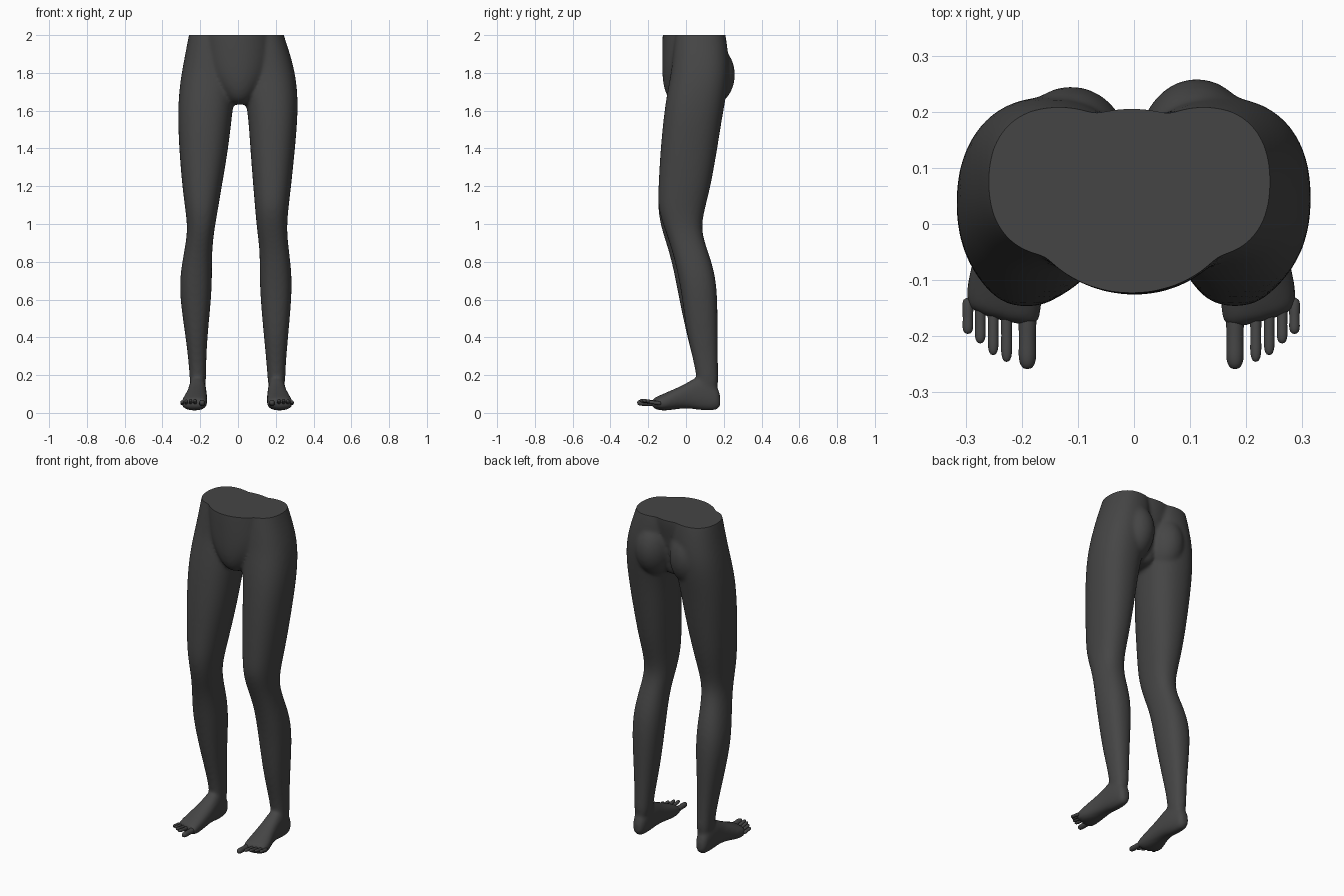
import bpy, bmesh, math
from mathutils import Vector

cube = bpy.data.objects.get("Cube")
if cube:
    bpy.data.objects.remove(cube, do_unlink=True)

grey = bpy.data.materials.new("dark grey")
grey.use_nodes = True
colour = (0.06, 0.06, 0.06, 1)
grey.diffuse_color = colour
grey.node_tree.nodes["Principled BSDF"].inputs["Base Color"].default_value = colour

SIDES = 24


def power(value, exponent):
    return math.copysign(abs(value) ** exponent, value)


def loft(bm, rows, axis, squareness=2.3, slant=None):
    """Skin rounded sections; each row is (position, u min, u max, v min, v max)."""
    rings = []
    for pos, u0, u1, v0, v1 in rows:
        ring = []
        for i in range(SIDES):
            angle = math.tau * i / SIDES
            u = (u0 + u1) / 2 + (u1 - u0) / 2 * power(math.cos(angle), 2 / squareness)
            v = (v0 + v1) / 2 + (v1 - v0) / 2 * power(math.sin(angle), 2 / squareness)
            if axis == "Z":
                point = Vector((u, v, pos))
            else:
                point = Vector((u, pos + (slant(u, pos) if slant else 0), v))
            ring.append(bm.verts.new(point))
        rings.append(ring)
    for a, b in zip(rings, rings[1:]):
        for i in range(SIDES):
            j = (i + 1) % SIDES
            bm.faces.new((a[i], a[j], b[j], b[i]))
    bm.faces.new(rings[0])
    bm.faces.new(rings[-1])


def make_object(name, bm):
    bmesh.ops.recalc_face_normals(bm, faces=bm.faces)
    mesh = bpy.data.meshes.new(name)
    bm.to_mesh(mesh)
    bm.free()
    mesh.materials.append(grey)
    obj = bpy.data.objects.new(name, mesh)
    bpy.context.collection.objects.link(obj)
    return obj


def bake(obj):
    graph = bpy.context.evaluated_depsgraph_get()
    mesh = bpy.data.meshes.new_from_object(obj.evaluated_get(graph))
    obj.modifiers.clear()
    obj.data = mesh


def shade(obj, degrees):
    bpy.ops.object.select_all(action="DESELECT")
    obj.select_set(True)
    bpy.context.view_layer.objects.active = obj
    bpy.ops.object.shade_smooth_by_angle(angle=math.radians(degrees))


# Leg sections: height, front, back, right outer, right inner, left inner, left outer
LEG = [
    (2.08, -.05, .19, -.24, -.01, .0, .22),
    (2.0, -.06, .212, -.262, -.005, .005, .243),
    (1.9, -.07, .225, -.28, -.005, .005, .277),
    (1.8, -.08, .23, -.3, -.008, .012, .303),
    (1.7, -.1, .218, -.313, -.015, .03, .316),
    (1.58, -.118, .195, -.32, -.03, .053, .318),
    (1.4, -.136, .167, -.313, -.05, .064, .303),
    (1.2, -.147, .132, -.296, -.085, .08, .282),
    (1.08, -.151, .1, -.28, -.105, .09, .267),
    (.97, -.13, .078, -.266, -.125, .1, .258),
    (.86, -.092, .115, -.284, -.137, .115, .27),
    (.75, -.065, .152, -.305, -.137, .114, .284),
    (.62, -.04, .168, -.311, -.139, .117, .286),
    (.4, .005, .168, -.277, -.163, .137, .265),
    (.22, .055, .17, -.256, -.17, .155, .25),
    (.1, .06, .175, -.255, -.168, .16, .25),
]
# Central trunk between the hips, down to the crotch
TRUNK = [
    (2.08, -.2, .19, -.12, .2), (2.0, -.2, .19, -.126, .213),
    (1.9, -.19, .19, -.128, .195), (1.8, -.17, .175, -.128, .175),
    (1.72, -.12, .13, -.12, .16), (1.66, -.075, .09, -.095, .15),
    (1.63, -.045, .06, -.05, .12),
]
# Left foot sections from heel to ball
FOOT = [
    (.183, .185, .228, .035, .09), (.168, .171, .241, .014, .14),
    (.11, .161, .25, .01, .2), (.05, .157, .253, .018, .19),
    (0, .154, .26, .025, .155), (-.06, .152, .275, .018, .128),
    (-.12, .152, .288, .01, .102), (-.16, .156, .292, .016, .084),
    (-.18, .164, .286, .03, .072),
]
# Toes: sideways position, tip, radius, height
TOES = {
    "big": (.18, -.259, .0165, .054), "second": (.217, -.246, .0105, .066),
    "third": (.241, -.234, .01, .067), "fourth": (.264, -.213, .01, .064),
    "little": (.286, -.196, .01, .058),
}
FOOT_SHIFT = .01


def side_span(side, a, b):
    """Mirror a span to the chosen side, the right one standing slightly wider."""
    if side > 0:
        return a, b
    return -b - FOOT_SHIFT, -a - FOOT_SHIFT


def ball_slant(u, pos):
    return .25 * (abs(u) - .21) if pos < -.1 else 0


# Legs, hips and feet as one skin
bm = bmesh.new()
loft(bm, [(z, ro, ri, f, b) for z, f, b, ro, ri, li, lo in LEG], "Z")
loft(bm, [(z, li, lo, f + (.018 if .5 < z < .98 else 0), b)
          for z, f, b, ro, ri, li, lo in LEG], "Z")
loft(bm, TRUNK, "Z", 2)
for side in (1, -1):
    foot = [(y, *side_span(side, a, b), z0, z1) for y, a, b, z0, z1 in FOOT]
    loft(bm, foot, "Y", 2.4, ball_slant)
    # Buttock
    rows = []
    back = .262 if side > 0 else .248
    for k in range(1, 12):
        t = math.pi * k / 12
        r = math.sin(t)
        cx = side * .112
        rows.append((1.79 + .18 * math.cos(t), cx - .108 * r, cx + .108 * r,
                     .1 - .1 * r, .1 + (back - .1) * r))
    loft(bm, rows, "Z", 2)
legs = make_object("legs_and_hips", bm)
sub = legs.modifiers.new("round", "SUBSURF")
sub.levels = sub.render_levels = 2
remesh = legs.modifiers.new("fuse", "REMESH")
remesh.mode = "VOXEL"
remesh.voxel_size = .01
smooth = legs.modifiers.new("blend", "SMOOTH")
smooth.factor = .5
smooth.iterations = 8
bake(legs)

# Flat cut at the waist
bm = bmesh.new()
bm.from_mesh(legs.data)
cut = bmesh.ops.bisect_plane(bm, geom=bm.verts[:] + bm.edges[:] + bm.faces[:],
                             plane_co=(0, 0, 2), plane_no=(0, 0, 1), clear_outer=True)
rim = [e for e in cut["geom_cut"] if isinstance(e, bmesh.types.BMEdge)]
bmesh.ops.contextual_create(bm, geom=rim)
bm.to_mesh(legs.data)
bm.free()
legs.data.materials.clear()
legs.data.materials.append(grey)
shade(legs, 50)

# Toes
for side, label in ((1, "left"), (-1, "right")):
    for toe, (u, tip, r, height) in TOES.items():
        bm = bmesh.new()
        rows = []
        start = -.13
        for t, scale in ((0, 1), (.35, 1), (.6, .88), (.8, 1), (.93, .85), (1, .4)):
            y = start + (tip - start) * t
            z = .05 + (height - .05) * t
            w = r * scale
            rows.append((y, *side_span(side, u - w, u + w), z - w, z + w))
        loft(bm, rows, "Y", 2)
        obj = make_object(f"{label}_{toe}_toe", bm)
        sub = obj.modifiers.new("round", "SUBSURF")
        sub.levels = sub.render_levels = 1
        bake(obj)
        shade(obj, 60)
